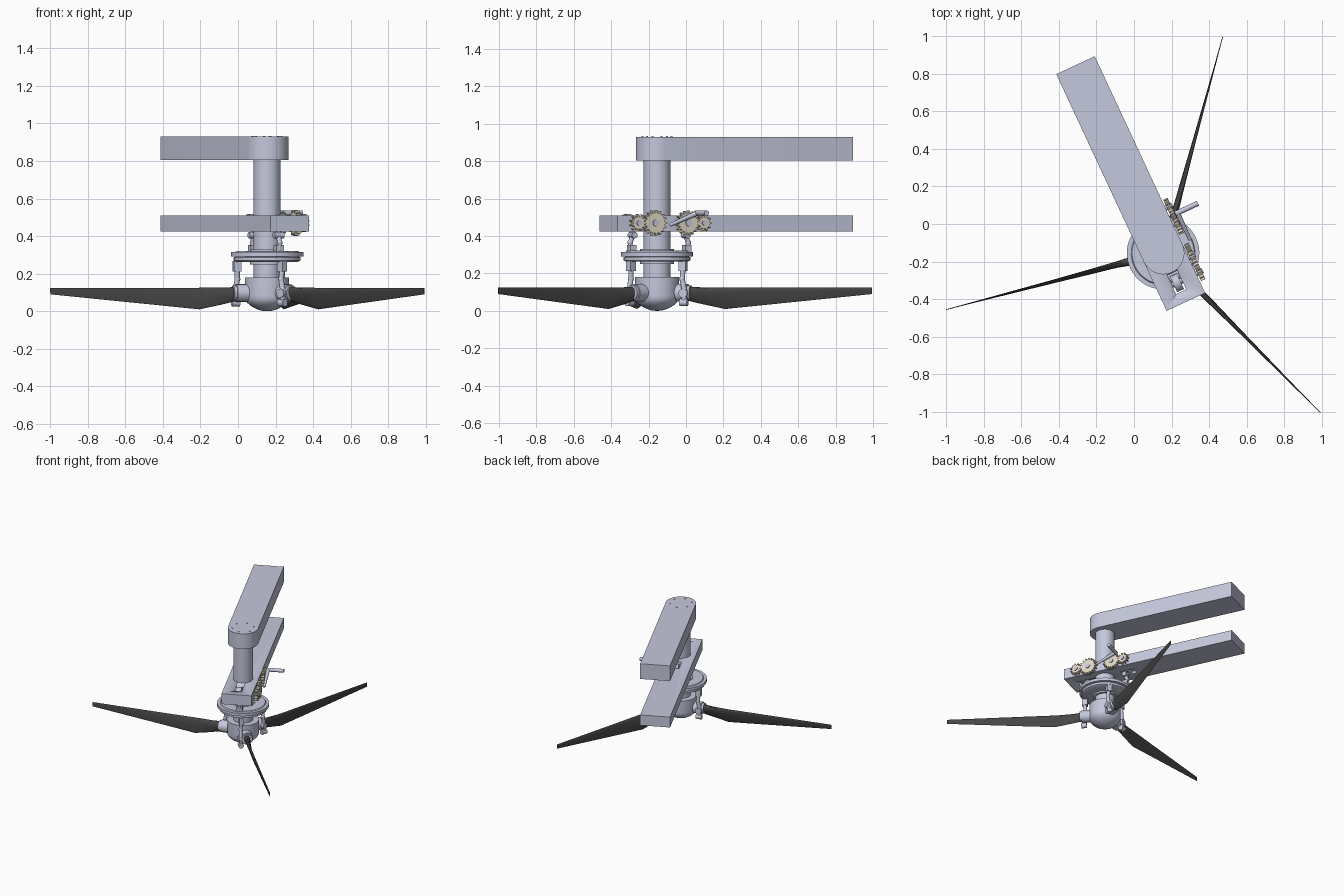
import bpy, bmesh
from math import sin, cos, pi, radians
from mathutils import Matrix, Vector

if "Cube" in bpy.data.objects:
    bpy.data.objects.remove(bpy.data.objects["Cube"])

HUB = Matrix.Translation((0.155, -0.155, 0))
ARM = HUB @ Matrix.Rotation(radians(25), 4, 'Z')      # booms run along local +y
SIDE = Matrix(((0, 0, 1, 0), (1, 0, 0, 0), (0, 1, 0, 0), (0, 0, 0, 1)))  # extrude along x


def material(name, rgb):
    m = bpy.data.materials.new(name)
    m.diffuse_color = (*rgb, 1)
    m.use_nodes = True
    m.node_tree.nodes["Principled BSDF"].inputs["Base Color"].default_value = m.diffuse_color
    return m


METAL = material("blue_grey_metal", (0.56, 0.58, 0.72))
CARBON = material("dark_composite", (0.06, 0.06, 0.06))
BRASS = material("pale_gear", (0.75, 0.68, 0.56))


def finish(name, bm, mat=METAL, M=ARM):
    bmesh.ops.recalc_face_normals(bm, faces=bm.faces)
    bm.transform(M)
    me = bpy.data.meshes.new(name)
    bm.to_mesh(me)
    bm.free()
    me.materials.append(mat)
    ob = bpy.data.objects.new(name, me)
    bpy.context.collection.objects.link(ob)
    bpy.ops.object.select_all(action='DESELECT')
    ob.select_set(True)
    bpy.context.view_layer.objects.active = ob
    bpy.ops.object.shade_smooth_by_angle(angle=radians(35))
    return ob


def loft(rings, closed=False):
    bm = bmesh.new()
    vs = [[bm.verts.new(p) for p in r] for r in rings]
    n = len(rings[0])
    pairs = list(zip(vs, vs[1:])) + ([(vs[-1], vs[0])] if closed else [])
    for a, b in pairs:
        for i in range(n):
            bm.faces.new((a[i], a[(i + 1) % n], b[(i + 1) % n], b[i]))
    if not closed:
        bm.faces.new(vs[0])
        bm.faces.new(vs[-1])
    return bm


def prism(name, pts, z0, z1, mat=METAL, M=ARM):
    return finish(name, loft([[(x, y, z) for x, y in pts] for z in (z0, z1)]), mat, M)


def lathe(name, prof, closed=False, n=48):
    rings = [[(r * cos(2 * pi * i / n), r * sin(2 * pi * i / n), z) for i in range(n)]
             for r, z in prof]
    return finish(name, loft(rings, closed))


def rod(name, path, r, M=ARM, r_end=None, ball=True):
    """Round bar along a path, with ball joints at the inner points and ends."""
    bm = bmesh.new()
    path = [Vector(p) for p in path]
    for a, b in zip(path, path[1:]):
        d = b - a
        T = Matrix.Translation((a + b) / 2) @ d.to_track_quat('Z', 'Y').to_matrix().to_4x4()
        bmesh.ops.create_cone(bm, cap_ends=True, segments=20, radius1=r,
                              radius2=r_end or r, depth=d.length, matrix=T)
    if ball:
        for p in path:
            bmesh.ops.create_uvsphere(bm, u_segments=14, v_segments=8, radius=r * 1.15,
                                      matrix=Matrix.Translation(p))
    return finish(name, bm, METAL, M)


def box(name, c, s, M=ARM):
    (x, y, z), (a, b, h) = c, (v / 2 for v in s)
    return prism(name, [(x - a, y - b), (x + a, y - b), (x + a, y + b), (x - a, y + b)],
                 z - h, z + h, METAL, M)


# Booms
W, L = 0.113, 1.104
arc = [(W * cos(pi + pi * i / 24), W * sin(pi + pi * i / 24)) for i in range(25)]
prism("upper_boom", arc + [(W, L), (-W, L)], 0.805, 0.93)
lower = box("lower_boom", (0, (L - 0.287) / 2, 0.4675), (2 * W, L + 0.287, 0.085))
for t in (-0.172, 0.195):
    cut = box("slot_cutter", (0, t, 0.4675), (0.06, 0.11, 0.2))
    cut.hide_render = True
    cut.hide_set(True)
    mod = lower.modifiers.new("slot", 'BOOLEAN')
    mod.object, mod.solver = cut, 'EXACT'

# Mast, bolts on top, hub with nose, swashplate rings
lathe("mast", [(0.0725, 0.16), (0.0725, 0.81)])
for i in range(6):
    x, y = 0.08 * cos(i * pi / 3 + 0.3), 0.08 * sin(i * pi / 3 + 0.3)
    rod("boom_bolt", [(x, y, 0.92), (x, y, 0.934)], 0.006, ball=False)
lathe("rotor_hub", [(0.004, 0), (0.03, 0.003), (0.06, 0.013), (0.087, 0.028), (0.106, 0.045),
                    (0.116, 0.062), (0.118, 0.08), (0.118, 0.18), (0.06, 0.181)])
lathe("swashplate_upper", [(0.085, 0.292), (0.193, 0.292), (0.193, 0.315), (0.17, 0.315),
                           (0.165, 0.322), (0.085, 0.322)], True)
lathe("swashplate_lower", [(0.085, 0.263), (0.165, 0.263), (0.178, 0.27), (0.178, 0.287),
                           (0.16, 0.293), (0.085, 0.293)], True)
lathe("swashplate_sleeve", [(0.07, 0.25), (0.09, 0.25), (0.09, 0.33), (0.07, 0.33)], True)

# Blades with grips and pitch links: (radius, top, bottom, thickness, lean)
STATIONS = [(0.15, 0.13, 0.06, 0.07, 0), (0.19, 0.128, 0.05, 0.06, 0.004),
            (0.25, 0.126, 0.036, 0.045, 0.008), (0.375, 0.125, 0.01, 0.024, 0.012),
            (0.6, 0.125, 0.032, 0.016, 0.008), (1.193, 0.125, 0.09, 0.005, 0)]
for k in range(3):
    B = HUB @ Matrix.Rotation(radians(74.6 + 120 * k), 4, 'Z')
    rings = []
    for r, top, bot, th, lean in STATIONS:
        ring = []
        for i in range(16):
            a = 2 * pi * i / 16
            s = cos(a)
            taper = 1 if r < 0.17 else 0.65 + 0.35 * s
            ring.append((r, th / 2 * sin(a) * taper - lean * s,
                         (top + bot) / 2 + s * (top - bot) / 2))
        rings.append(ring)
    finish("blade", loft(rings), CARBON, B)
    rod("blade_grip", [(0.09, 0, 0.097), (0.172, 0, 0.097)], 0.047, B, ball=False)
    rod("grip_collar", [(0.172, 0, 0.097), (0.188, 0, 0.097)], 0.04, B, ball=False)
    rod("pitch_horn", [(0.155, -0.02, 0.095), (0.16, -0.062, 0.095)], 0.024, B, ball=False)
    rod("pitch_link", [(0.16, -0.045, 0.045), (0.166, -0.045, 0.1), (0.152, -0.045, 0.17),
                       (0.155, -0.04, 0.22)], 0.014, B)
    rod("link_foot", [(0.14, -0.045, 0.045), (0.182, -0.045, 0.045)], 0.02, B, ball=False)
    box("link_clevis", (0.155, -0.04, 0.24), (0.04, 0.035, 0.055), B)


# Gear train on the boom side
def gear(name, t, ro, teeth):
    ri, pts = ro - 0.014, []
    for i in range(teeth):
        for f, r in ((-0.27, ri), (-0.13, ro), (0.13, ro), (0.27, ri)):
            a = 2 * pi * (i + f) / teeth
            pts.append((t + r * cos(a), 0.47 + r * sin(a)))
    prism(name, pts, 0.12, 0.146, BRASS, ARM @ SIDE)


for t, ro, teeth, axle in ((-0.174, 0.047, 11, 0.014), (-0.075, 0.069, 17, 0.018),
                           (0.118, 0.067, 17, 0.018), (0.212, 0.045, 11, 0.014)):
    gear("gear", t, ro, teeth)
    rod("gear_axle", [(0.02 if teeth == 11 else 0.1, t, 0.47), (0.152, t, 0.47)], axle, ball=False)

# Crank handle
rod("crank_arm", [(0.16, 0.01, 0.462), (0.16, 0.162, 0.523)], 0.009, r_end=0.014)
rod("crank_grip", [(0.148, 0.162, 0.523), (0.28, 0.162, 0.523)], 0.014, ball=False)

# Bell cranks in the slots and control rods down to the swashplate
for t, s in ((-0.174, 1), (0.2, -1)):
    rod("bell_crank", [(-0.02, t, 0.472), (0.02, t, 0.472)], 0.046, ball=False)
    rod("crank_shaft", [(-0.1, t, 0.47), (0.1, t, 0.47)], 0.012, ball=False)
    rod("control_rod", [(0, t + 0.03 * s, 0.45), (0, t + 0.03 * s, 0.4), (0, t + 0.015 * s, 0.365),
                        (0, t + 0.02 * s, 0.33)], 0.013)
    box("rod_clevis", (0, t + 0.025 * s, 0.333), (0.045, 0.035, 0.04))
    rod("rod_pin", [(-0.028, t + 0.03 * s, 0.405), (0.028, t + 0.03 * s, 0.405)], 0.017, ball=False)
